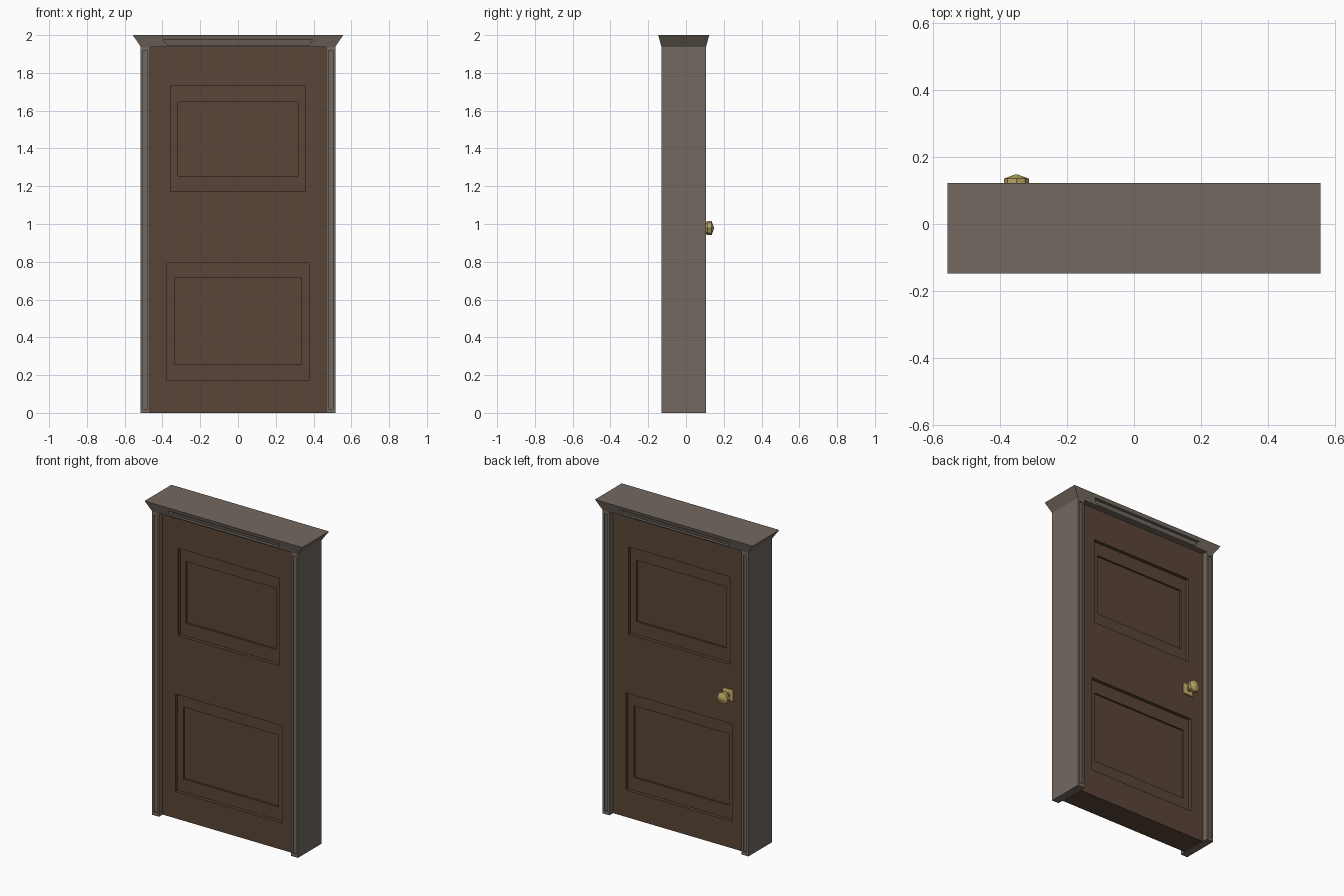
import bpy, bmesh, math

if "Cube" in bpy.data.objects:
    bpy.data.objects.remove(bpy.data.objects["Cube"])

CY = -0.012                      # centre of the frame depth (knob sticks out behind)


def material(name, rgb):
    m = bpy.data.materials.new(name)
    m.diffuse_color = (*rgb, 1)
    m.use_nodes = True
    m.node_tree.nodes["Principled BSDF"].inputs["Base Color"].default_value = m.diffuse_color
    return m


FRAME = material("frame_grey_brown", (0.17, 0.14, 0.115))
WOOD = material("door_wood", (0.10, 0.06, 0.038))
BRASS = material("brass", (0.50, 0.38, 0.13))


def finish(bm, name, mat, loc=(0, CY, 0)):
    bmesh.ops.remove_doubles(bm, verts=bm.verts, dist=1e-5)
    bmesh.ops.recalc_face_normals(bm, faces=bm.faces)
    mesh = bpy.data.meshes.new(name)
    bm.to_mesh(mesh)
    bm.free()
    mesh.materials.append(mat)
    ob = bpy.data.objects.new(name, mesh)
    ob.location = loc
    bpy.context.collection.objects.link(ob)
    return ob


def quad(bm, pts):
    return bm.faces.new([bm.verts.new(p) for p in pts])


def nest(bm, loops, cap=True):
    """Bridge successive loops of points, then cap the last one."""
    for a, b in zip(loops, loops[1:]):
        n = len(a)
        for i in range(n):
            j = (i + 1) % n
            quad(bm, (a[i], a[j], b[j], b[i]))
    if cap:
        quad(bm, loops[-1])


def rect(x0, x1, z0, z1, y):
    return [(x0, y, z0), (x1, y, z0), (x1, y, z1), (x0, y, z1)]


# Door leaf: two stepped, sunken panels on each face
DX, DY, TOP, MID = 0.467, 0.081, 1.938, 0.98
D1, D2 = 0.022, 0.034
PANELS = [((0, MID), (0.377, 0.172, 0.793), (0.336, 0.255, 0.713)),
          ((MID, TOP), (0.358, 1.172, 1.730), (0.318, 1.255, 1.647))]
bm = bmesh.new()
for (z0, z1), (ox, oz0, oz1), (ix, iz0, iz1) in PANELS:
    for s in (-1, 1):
        nest(bm, [rect(-DX, DX, z0, z1, s * DY),
                  rect(-ox, ox, oz0, oz1, s * DY),
                  rect(-ox, ox, oz0, oz1, s * (DY - D1)),
                  rect(-ix, ix, iz0, iz1, s * (DY - D1)),
                  rect(-ix, ix, iz0, iz1, s * (DY - D2))])
        quad(bm, [(s * DX, -DY, z0), (s * DX, DY, z0),
                  (s * DX, DY, z1), (s * DX, -DY, z1)])
for z in (0, TOP):
    quad(bm, [(-DX, -DY, z), (DX, -DY, z), (DX, DY, z), (-DX, DY, z)])
finish(bm, "door_leaf", WOOD)

# Side jambs: posts with a narrow sunken strip front and back
JX, JY = 0.515, 0.118
for side, label in ((-1, "left"), (1, "right")):
    x0, x1 = sorted((side * DX, side * JX))
    bm = bmesh.new()
    for s in (-1, 1):
        nest(bm, [rect(x0, x1, 0, TOP, s * JY),
                  rect(x0 + 0.012, x1 - 0.012, 0.02, TOP - 0.02, s * JY),
                  rect(x0 + 0.012, x1 - 0.012, 0.02, TOP - 0.02, s * (JY - 0.008))])
    nest(bm, [rect(x0, x1, 0, TOP, -JY), rect(x0, x1, 0, TOP, JY)], cap=False)
    finish(bm, label + "_jamb", FRAME)

# Lintel: flared cap with a sunken trapezoid front and back
LX, LY, LZ = 0.557, 0.135, 2.0


def face_y(z):
    return JY + (LY - JY) * (z - TOP) / (LZ - TOP)


def trapezoid(bx, tx, z0, z1, s, push=0):
    y0, y1 = s * (face_y(z0) - push), s * (face_y(z1) - push)
    return [(-bx, y0, z0), (bx, y0, z0), (tx, y1, z1), (-tx, y1, z1)]


bm = bmesh.new()
for s in (-1, 1):
    nest(bm, [trapezoid(JX, LX, TOP, LZ, s),
              trapezoid(0.375, 0.396, 1.945, 1.977, s),
              trapezoid(0.375, 0.396, 1.945, 1.977, s, 0.018)])
nest(bm, [trapezoid(JX, LX, TOP, LZ, -1), trapezoid(JX, LX, TOP, LZ, 1)], cap=False)
finish(bm, "lintel", FRAME)

# Knob plate and eight-sided knob on the back of the door
KX, KZ, PY = -0.351, 0.978, DY + CY
bm = bmesh.new()
nest(bm, [rect(-0.034, 0.034, -0.036, 0.036, 0),
          rect(-0.034, 0.034, -0.036, 0.036, 0.008),
          rect(-0.024, 0.024, -0.026, 0.026, 0.012)])
quad(bm, rect(-0.034, 0.034, -0.036, 0.036, 0))
finish(bm, "knob_plate", BRASS, (KX, PY, KZ))

bm = bmesh.new()
PROFILE = [(0.016, PY + 0.005), (0.016, 0.102), (0.031, 0.106), (0.0375, 0.114),
           (0.0375, 0.135), (0.006, 0.147)]
nest(bm, [[(r * math.cos(i * math.pi / 4), y, r * math.sin(i * math.pi / 4))
           for i in range(8)] for r, y in PROFILE])
finish(bm, "knob", BRASS, (KX, 0, KZ))
